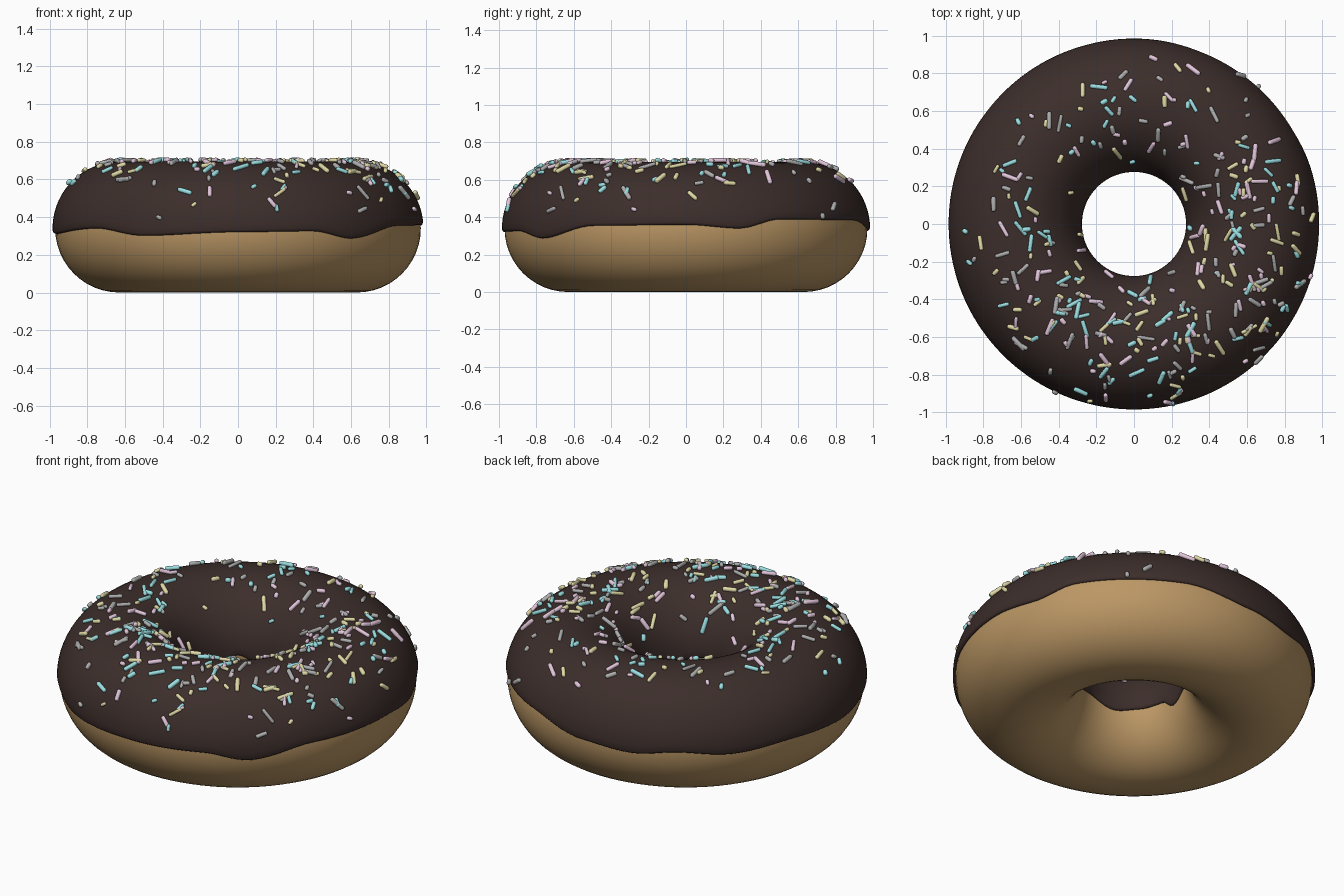
import bpy, bmesh, math, random
from mathutils import Vector, Matrix

if "Cube" in bpy.data.objects:
    bpy.data.objects.remove(bpy.data.objects["Cube"])

random.seed(7)
MAJOR, R_DOUGH, R_ICING, MID = 0.63, 0.34, 0.354, 0.341


def material(name, rgb):
    m = bpy.data.materials.new(name)
    m.diffuse_color = (*rgb, 1)
    m.use_nodes = True
    m.node_tree.nodes["Principled BSDF"].inputs["Base Color"].default_value = m.diffuse_color
    return m


def mesh_object(name, bm, mat):
    bmesh.ops.recalc_face_normals(bm, faces=bm.faces[:])
    for f in bm.faces:
        f.smooth = True
    me = bpy.data.meshes.new(name)
    bm.to_mesh(me)
    bm.free()
    ob = bpy.data.objects.new(name, me)
    bpy.context.collection.objects.link(ob)
    me.materials.append(mat)
    return ob


def on_ring(theta, phi, r):
    d = MAJOR + r * math.cos(phi)
    return Vector((d * math.cos(theta), d * math.sin(theta), MID + r * math.sin(phi)))


def wave(keys, deg):
    # periodic eased interpolation of (degrees, height) pairs
    pts = [(keys[-1][0] - 360, keys[-1][1])] + keys + [(keys[0][0] + 360, keys[0][1])]
    for (a, u), (b, v) in zip(pts, pts[1:]):
        if a <= deg <= b:
            t = (deg - a) / (b - a)
            return u + (v - u) * t * t * (3 - 2 * t)


# dough ring
bpy.ops.mesh.primitive_torus_add(major_radius=MAJOR, minor_radius=R_DOUGH,
                                 major_segments=96, minor_segments=48,
                                 location=(0, 0, R_DOUGH))
dough = bpy.context.object
dough.name = "dough"
dough.data.materials.append(material("dough", (0.50, 0.31, 0.13)))
bpy.ops.object.shade_smooth()

# icing shell with wavy lower edges on the outside and in the hole
OUTER = [(0, .36), (17, .34), (31, .39), (67, .385), (90, .33), (108, .31), (122, .335),
         (140, .31), (160, .33), (188, .31), (220, .34), (239, .30), (270, .32),
         (294, .325), (308, .285), (330, .355)]
INNER = [(10, .31), (45, .28), (80, .32), (105, .29), (125, .33), (140, .29), (160, .32),
         (185, .27), (197, .31), (225, .295), (250, .28), (285, .32), (320, .29)]
bm = bmesh.new()
N, M = 144, 36
rings = []
for i in range(N):
    deg = 360 * i / N
    th = math.radians(deg)
    lo = math.asin((wave(OUTER, deg) - MID) / R_ICING)
    hi = math.pi - math.asin((wave(INNER, deg) - MID) / R_ICING)
    prof = [(lo + 0.01, R_DOUGH - 0.012), (lo, R_DOUGH + 0.003), (lo + 0.012, R_ICING - 0.004)]
    a, b = lo + 0.04, hi - 0.04
    prof += [(a + (b - a) * k / M, R_ICING) for k in range(M + 1)]
    prof += [(hi - 0.012, R_ICING - 0.004), (hi, R_DOUGH + 0.003), (hi - 0.01, R_DOUGH - 0.012)]
    rings.append([bm.verts.new(on_ring(th, p, r)) for p, r in prof])
for i in range(N):
    p, q = rings[i], rings[(i + 1) % N]
    for k in range(len(p) - 1):
        bm.faces.new((p[k], q[k], q[k + 1], p[k + 1]))
mesh_object("icing", bm, material("chocolate", (0.045, 0.027, 0.024)))


# sprinkles: small rounded rods lying on the icing
def add_rod(bm, mat4, length, rad):
    h = length / 2
    prof = [(-h, .55), (-h + .3 * rad, .87), (-h + .8 * rad, 1),
            (h - .8 * rad, 1), (h - .3 * rad, .87), (h, .55)]
    loops = [[bm.verts.new(mat4 @ Vector((x, s * rad * math.cos(j * math.pi / 4),
                                          s * rad * math.sin(j * math.pi / 4))))
              for j in range(8)] for x, s in prof]
    for p, q in zip(loops, loops[1:]):
        for j in range(8):
            bm.faces.new((p[j], p[(j + 1) % 8], q[(j + 1) % 8], q[j]))
    bm.faces.new(loops[0])
    bm.faces.new(loops[-1])


COLOURS = {"blue": (.33, .74, .76), "pink": (.76, .56, .70),
           "cream": (.74, .69, .38), "grey": (.42, .42, .42)}
meshes = [bmesh.new() for _ in COLOURS]
count = 0
while count < 340:
    th = random.uniform(0, 2 * math.pi)
    phi = random.gauss(math.radians(84), math.radians(36))
    if not math.radians(8) < phi < math.radians(160):
        continue
    # sparser toward the back left and low on the outer side away from the front right
    keep = 0.68 + 0.32 * math.cos(th + math.radians(50))
    if phi < math.radians(40):
        keep *= keep
    if random.random() > keep:
        continue
    pos = on_ring(th, phi, R_ICING + 0.008)
    n = (pos - on_ring(th, phi, 0)).normalized()
    t = Vector((-math.sin(th), math.cos(th), 0))
    spin = random.uniform(0, math.pi)
    x = (t * math.cos(spin) + n.cross(t) * math.sin(spin) + n * random.uniform(-.12, .12)).normalized()
    y = n.cross(x).normalized()
    z = x.cross(y)
    mat4 = Matrix.Translation(pos) @ Matrix((x, y, z)).transposed().to_4x4()
    length = random.choice((.032, .04, .05, .065, .08, .095))
    add_rod(meshes[count % 4], mat4, length, random.uniform(.010, .0135))
    count += 1
for (name, rgb), bm in zip(COLOURS.items(), meshes):
    mesh_object("sprinkles_" + name, bm, material("sprinkle_" + name, rgb))
